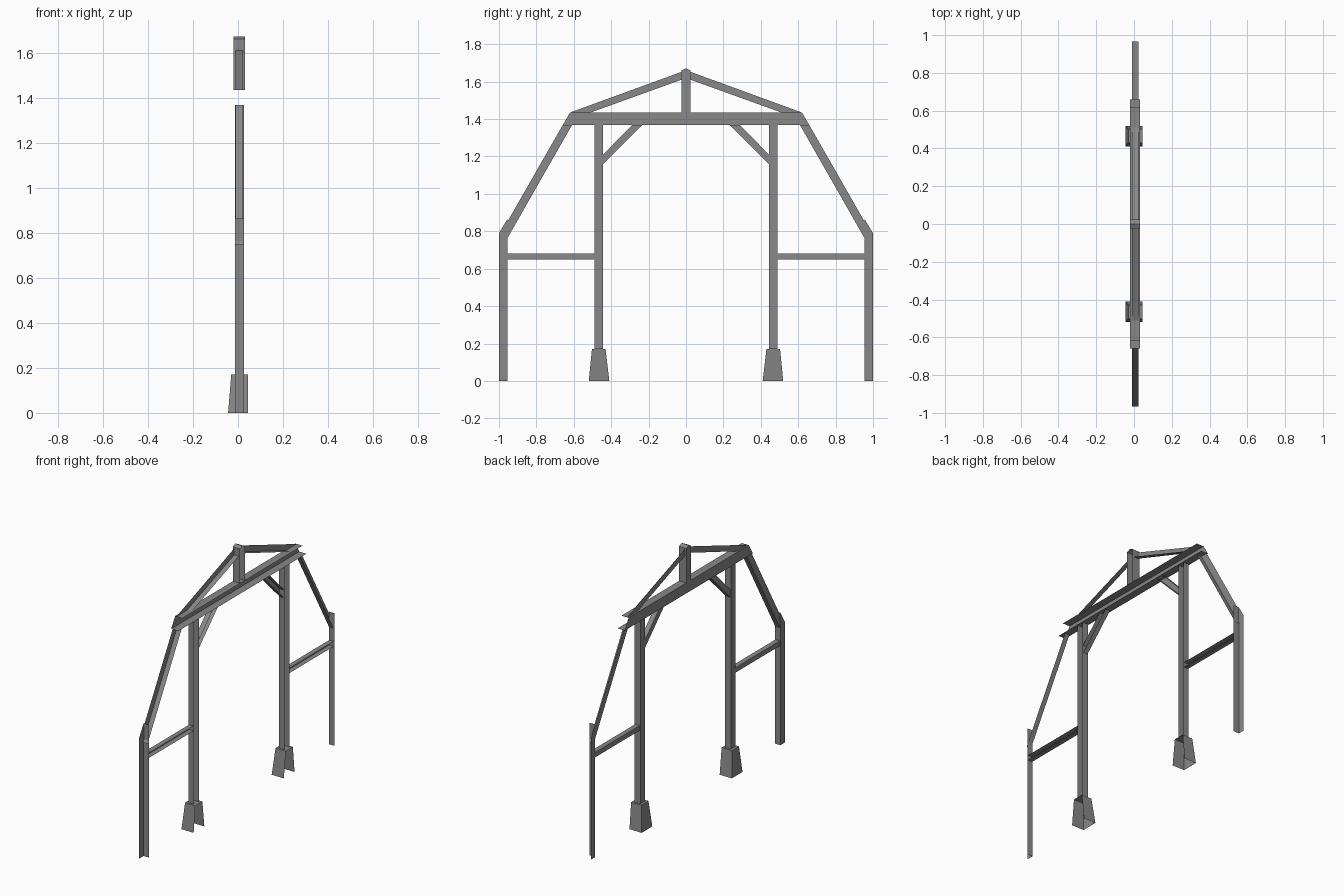
import bpy
import bmesh

cube = bpy.data.objects.get("Cube")
if cube:
    bpy.data.objects.remove(cube, do_unlink=True)

grey = bpy.data.materials.new("weathered_grey")
grey.use_nodes = True
grey.diffuse_color = (0.25, 0.25, 0.25, 1)
bsdf = grey.node_tree.nodes["Principled BSDF"]
bsdf.inputs["Base Color"].default_value = grey.diffuse_color
bsdf.inputs["Roughness"].default_value = 0.8


def finish(name, bm):
    mesh = bpy.data.meshes.new(name)
    bm.to_mesh(mesh)
    bm.free()
    mesh.materials.append(grey)
    obj = bpy.data.objects.new(name, mesh)
    bpy.context.collection.objects.link(obj)
    return obj


def timber(name, profile, sides, x_back, x_front, flip=1):
    """Thin timber shell: a (y, z) back plate plus the listed edge plates.
    The profile runs counter-clockwise; the +x face stays open."""
    bm = bmesh.new()
    back = [bm.verts.new((x_back, y * flip, z)) for y, z in profile]
    front = {}

    def face(verts):
        bm.faces.new(verts if flip > 0 else verts[::-1])

    face(back[::-1])
    for i in sides:
        j = (i + 1) % len(profile)
        for k in (i, j):
            if k not in front:
                y, z = profile[k]
                front[k] = bm.verts.new((x_front, y * flip, z))
        face([back[i], back[j], front[j], front[i]])
    return finish(name, bm)


def foot(name, flip):
    """Tapered shoe, open towards +x and underneath."""
    bm = bmesh.new()
    lo = [(0.044, 0.41), (-0.044, 0.41), (-0.044, 0.52), (0.044, 0.52)]
    hi = [(0.044, 0.43), (-0.03, 0.43), (-0.03, 0.503), (0.044, 0.503)]
    low = [bm.verts.new((x, y * flip, 0)) for x, y in lo]
    top = [bm.verts.new((x, y * flip, 0.17)) for x, y in hi]
    for i in range(3):
        bm.faces.new((low[i], low[i + 1], top[i + 1], top[i]))
    bm.faces.new(top)
    bmesh.ops.recalc_face_normals(bm, faces=bm.faces)
    if max(bm.faces, key=lambda f: f.calc_center_median().z).normal.z < 0:
        bmesh.ops.reverse_faces(bm, faces=bm.faces)
    return finish(name, bm)


POST = (-0.013, 0.027)
THIN = (-0.01, 0.023)
HEAVY = (-0.02, 0.032)

# Tie beam with open ends and king post with a pointed top
timber("tie_beam", [(-0.66, 1.367), (0.66, 1.367), (0.62, 1.435), (-0.62, 1.435)],
       (0, 2), *HEAVY)
timber("king_post", [(-0.025, 1.435), (0.025, 1.435), (0.025, 1.66),
                     (0, 1.672), (-0.025, 1.66)], (1, 2, 3, 4), *HEAVY)

for side, s in (("back", 1), ("front", -1)):
    # Main post and its shoe
    timber(side + "_post", [(0.443, 0.17), (0.49, 0.17), (0.49, 1.367), (0.443, 1.367)],
           (1, 3), *POST, s)
    foot(side + "_post_shoe", s)
    # Outer leg with a slanted top, open on its outer face
    timber(side + "_outer_leg", [(0.955, 0), (1, 0), (1, 0.79), (0.955, 0.865)],
           (3,), *POST, s)
    # Lower rafter from leg to beam
    timber(side + "_lower_rafter", [(0.61, 1.367), (0.965, 0.745), (0.99, 0.79), (0.66, 1.367)],
           (0,), *THIN, s)
    # Upper rafter from beam to king post
    timber(side + "_upper_rafter", [(0.025, 1.61), (0.51, 1.435), (0.62, 1.435), (0.025, 1.652)],
           (0,), *THIN, s)
    # Rail between post and leg
    timber(side + "_rail", [(0.49, 0.648), (0.955, 0.648), (0.955, 0.68), (0.49, 0.68)],
           (0, 2), *THIN, s)
    # Knee brace under the beam
    timber(side + "_knee_brace", [(0.235, 1.367), (0.443, 1.16), (0.443, 1.21), (0.29, 1.367)],
           (0, 2), *THIN, s)
